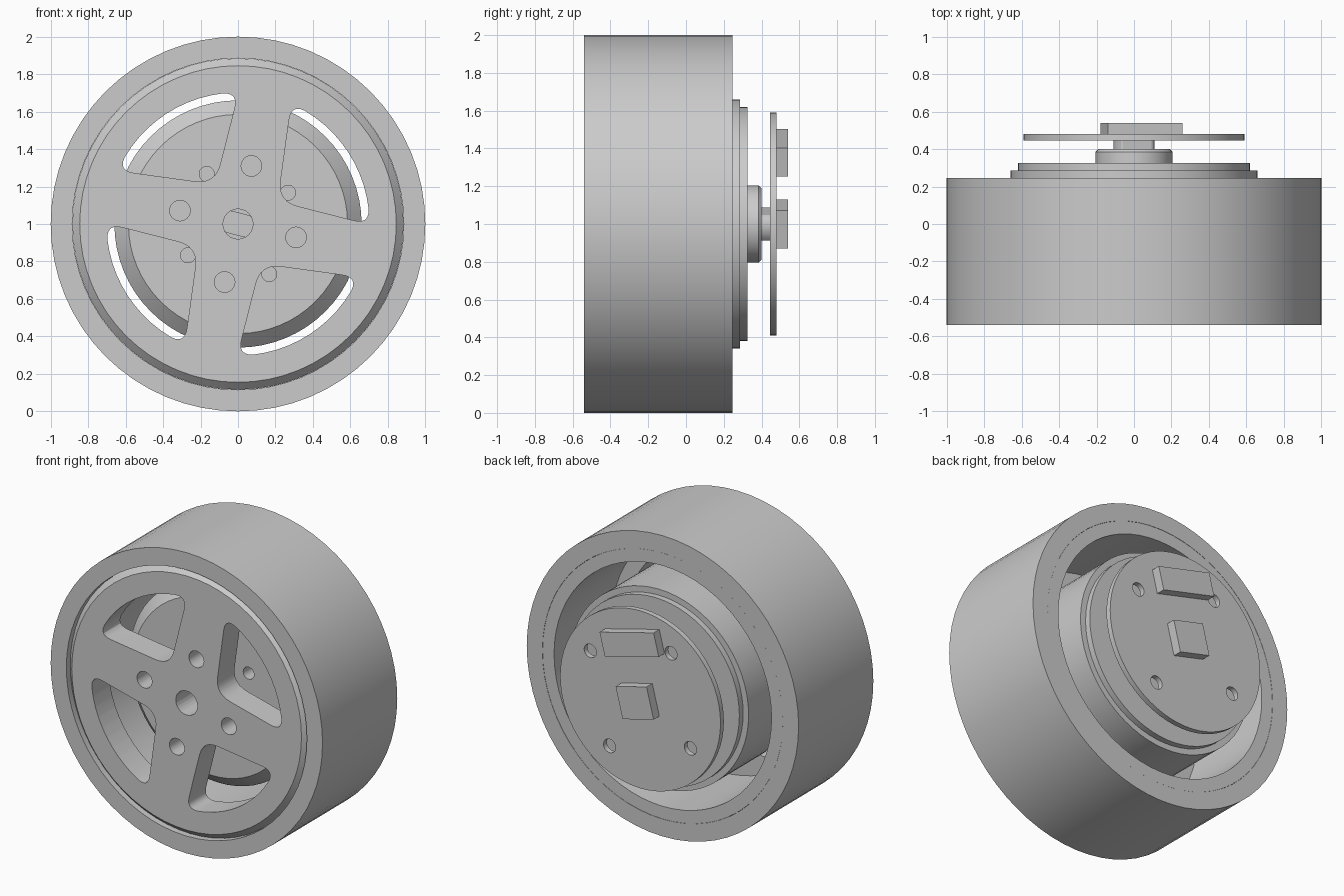
import bpy, bmesh
from math import sin, cos, pi, radians
from mathutils import Vector

if "Cube" in bpy.data.objects:
    bpy.data.objects.remove(bpy.data.objects["Cube"])

grey = bpy.data.materials.new("plain grey")
grey.use_nodes = True
grey.diffuse_color = (0.6, 0.6, 0.6, 1)
grey.node_tree.nodes["Principled BSDF"].inputs["Base Color"].default_value = (0.6, 0.6, 0.6, 1)

TILT = radians(14.3)  # tilt of the axle and the boxes


def finish(name, bm):
    """Turn a bmesh into an object, with the wheel axis lifted to z = 1."""
    bmesh.ops.recalc_face_normals(bm, faces=bm.faces)
    mesh = bpy.data.meshes.new(name)
    bm.to_mesh(mesh)
    bm.free()
    mesh.materials.append(grey)
    obj = bpy.data.objects.new(name, mesh)
    obj.location.z = 1
    bpy.context.collection.objects.link(obj)
    return obj


def lathe(name, profile, steps=64):
    """Revolve a closed (radius, y) profile around the y axis."""
    bm = bmesh.new()
    verts = [bm.verts.new((r, y, 0)) for r, y in profile]
    edges = [bm.edges.new((verts[i - 1], verts[i])) for i in range(len(verts))]
    bmesh.ops.spin(bm, geom=verts + edges, cent=(0, 0, 0), axis=(0, 1, 0),
                   angle=2 * pi, steps=steps, use_merge=True)
    bmesh.ops.remove_doubles(bm, verts=bm.verts, dist=1e-5)
    return finish(name, bm)


def prism(bm, outline, y0, y1):
    """Extrude an (x, z) outline along y."""
    face = bm.faces.new([bm.verts.new((x, y0, z)) for x, z in outline])
    ext = bmesh.ops.extrude_face_region(bm, geom=[face])["geom"]
    moved = [v for v in ext if isinstance(v, bmesh.types.BMVert)]
    bmesh.ops.translate(bm, verts=moved, vec=(0, y1 - y0, 0))


def circle(x, z, r, n=24):
    return [(x + r * cos(2 * pi * i / n), z + r * sin(2 * pi * i / n)) for i in range(n)]


def turned(points, a):
    return [(x * cos(a) - z * sin(a), x * sin(a) + z * cos(a)) for x, z in points]


def ring_of_holes(bm, radius, angle, hole, y0, y1):
    for k in range(4):
        a = radians(angle) + k * pi / 2
        prism(bm, circle(radius * cos(a), radius * sin(a), hole), y0, y1)


def cut(obj, bm):
    """Subtract the prisms in bm from obj."""
    cutter = finish("cutter", bm)
    cutter.hide_render = True
    mod = obj.modifiers.new("holes", 'BOOLEAN')
    mod.solver = 'EXACT'
    mod.object = cutter
    bpy.context.view_layer.objects.active = obj
    bpy.ops.object.modifier_apply(modifier=mod.name)
    bpy.data.objects.remove(cutter)


def bend(p, corner, q, n=6):
    """Rounded corner from p to q."""
    return [tuple(p * (1 - t) ** 2 + corner * 2 * t * (1 - t) + q * t * t)
            for t in (i / n for i in range(n + 1))]


def slot_outline():
    """Spoke window: rounded inner corner and a curved outer side."""
    inner, right, left = Vector((-.122, .213)), Vector((.002, .70)), Vector((-.64, .284))
    to_right, to_left = (right - inner).normalized(), (left - inner).normalized()

    def rim_point(deg):
        return Vector((cos(radians(deg)), sin(radians(deg)))) * .702

    pts = bend(inner + to_left * .11, inner, inner + to_right * .11)
    pts += bend(right - to_right * .085, right, rim_point(96.5))
    pts += [tuple(rim_point(96.5 + i * 5.3)) for i in range(1, 10)]
    pts += bend(rim_point(149.5), left, left - to_left * .085)
    return pts


# Tyre and rim
tyre = lathe("tyre", [(.885, -.54), (1, -.54), (1, .245), (.885, .245)])
rim = lathe("rim", [(0, -.54), (.845, -.54), (.884, -.50), (.884, .244),
                    (.80, .244), (.80, -.36), (0, -.36)])
bm = bmesh.new()
for k in range(4):
    prism(bm, turned(slot_outline(), k * pi / 2), -.7, -.2)
ring_of_holes(bm, .318, 77, .055, -.7, -.2)
prism(bm, circle(0, 0, .08), -.7, -.2)
cut(rim, bm)

# Motor can with stepped back and bearing collar
motor = lathe("motor", [(0, -.27), (.585, -.27), (.66, -.20), (.66, .285), (.62, .285),
                        (.62, .325), (.205, .325), (.205, .385), (.19, .40), (0, .40)])
bm = bmesh.new()
ring_of_holes(bm, .315, 32, .04, -.4, -.15)
cut(motor, bm)

# Axle with two flats
bm = bmesh.new()
flat = [(x, max(-.07, min(.07, z))) for x, z in circle(0, 0, .11, 40)]
prism(bm, turned(flat, -TILT), .38, .46)
axle = finish("axle", bm)
bm = bmesh.new()
flat = [(x, max(-.06, min(.06, z))) for x, z in circle(0, 0, .08, 40)]
prism(bm, turned(flat, -TILT), -.30, -.2)
axle_tip = finish("axle_tip", bm)

# Mounting plate
plate = lathe("mounting_plate", [(0, .445), (.59, .445), (.59, .48), (0, .48)])
bm = bmesh.new()
ring_of_holes(bm, .432, 31.5, .045, .4, .6)
cut(plate, bm)

# Boxes on the plate
for name, cx, cz, w, h in (("connector_block", .04, .378, .41, .155),
                           ("axle_block", 0, 0, .235, .21)):
    box = [(sx * w / 2, sz * h / 2) for sx, sz in ((-1, -1), (1, -1), (1, 1), (-1, 1))]
    bm = bmesh.new()
    prism(bm, [(x + cx, z + cz) for x, z in turned(box, -TILT)], .475, .54)
    finish(name, bm)

# Smooth the round parts and keep the edges crisp
bpy.ops.object.select_all(action='DESELECT')
for obj in (tyre, rim, motor, axle, axle_tip, plate):
    obj.select_set(True)
bpy.context.view_layer.objects.active = tyre
bpy.ops.object.shade_smooth_by_angle(angle=radians(25))
